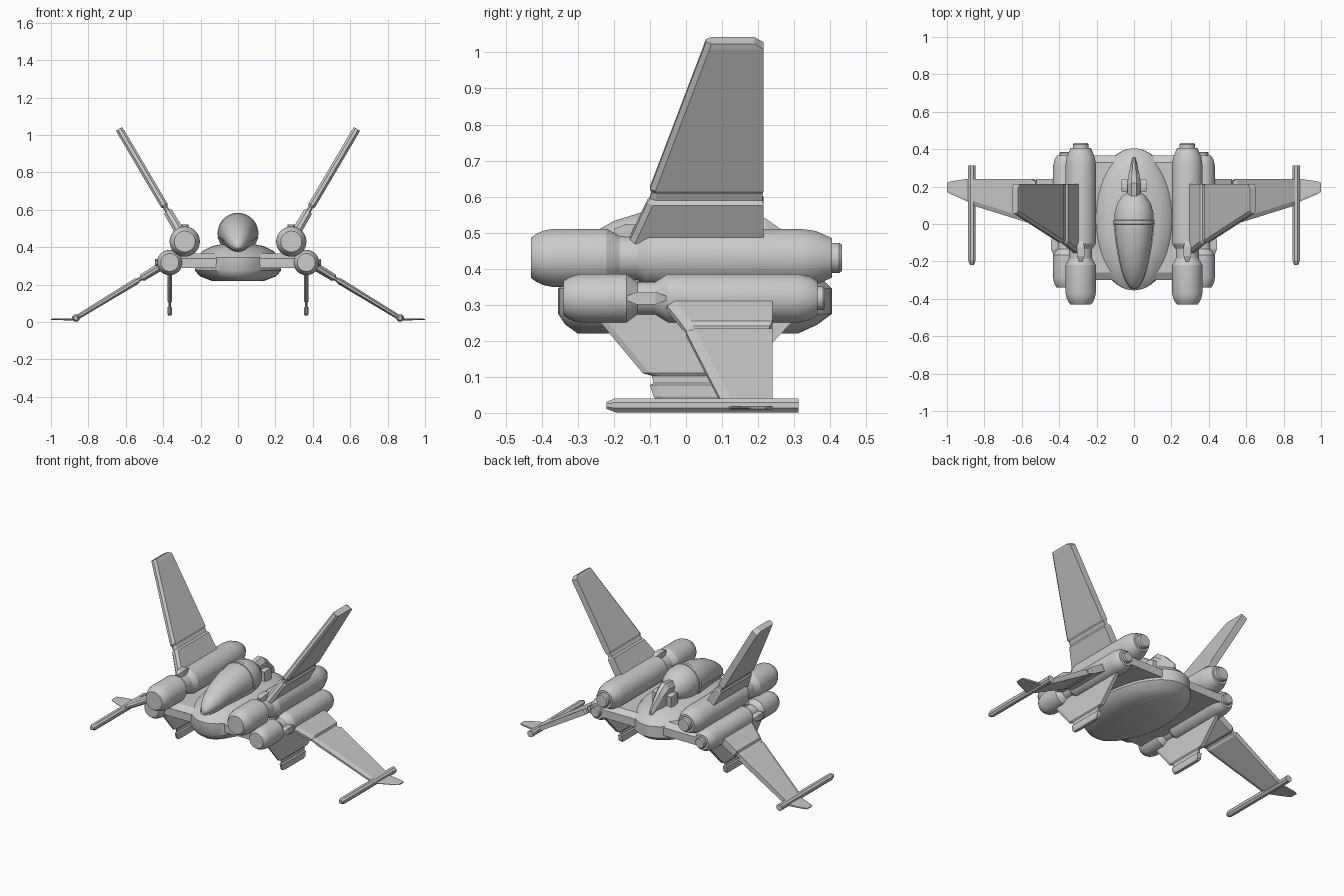
import bpy, bmesh
from math import sin, cos, pi, radians
from mathutils import Vector

cube = bpy.data.objects.get("Cube")
if cube:
    bpy.data.objects.remove(cube, do_unlink=True)

grey = bpy.data.materials.new("hull_grey")
grey.use_nodes = True
GREY = (0.6, 0.6, 0.6, 1)
grey.diffuse_color = GREY
grey.node_tree.nodes["Principled BSDF"].inputs["Base Color"].default_value = GREY


def loft(name, rings, smooth=0, mirror=False):
    """Skin a list of equally sized rings and cap both ends."""
    bm = bmesh.new()
    rows = [[bm.verts.new(p) for p in ring] for ring in rings]
    n = len(rows[0])
    for a, b in zip(rows, rows[1:]):
        for i in range(n):
            j = (i + 1) % n
            bm.faces.new((a[i], a[j], b[j], b[i]))
    bm.faces.new(rows[0])
    bm.faces.new(rows[-1])
    bmesh.ops.recalc_face_normals(bm, faces=bm.faces)
    mesh = bpy.data.meshes.new(name)
    bm.to_mesh(mesh)
    bm.free()
    mesh.materials.append(grey)
    ob = bpy.data.objects.new(name, mesh)
    bpy.context.collection.objects.link(ob)
    if smooth:
        bpy.ops.object.select_all(action='DESELECT')
        ob.select_set(True)
        bpy.context.view_layer.objects.active = ob
        bpy.ops.object.shade_smooth_by_angle(angle=radians(smooth))
    if mirror:
        ob.modifiers.new("mirror", 'MIRROR')
    return ob


def circle(x, y, z, r, n=32):
    return [Vector((x + r * cos(2 * pi * (i + .5) / n), y,
                    z + r * sin(2 * pi * (i + .5) / n))) for i in range(n)]


def turned(name, x, z, profile, n=32, smooth=25, mirror=True):
    """Body of revolution along y from (y, radius) pairs."""
    return loft(name, [circle(x, y, z, r, n) for y, r in profile], smooth, mirror)


def panel(name, root, direction, stations, edge=.02):
    """Wing panel with a bevelled leading edge: (span, front, back, half thickness)."""
    d = Vector(direction).normalized()
    across = d.cross(Vector((0, 1, 0)))
    rings = []
    for s, front, back, h in stations:
        section = [(front, -.4 * h), (front + edge, -h), (back, -h),
                   (back, h), (front + edge, h), (front, .4 * h)]
        rings.append([Vector(root) + d * s + Vector((0, y, 0)) + across * t
                      for y, t in section])
    return loft(name, rings, 0, True)


def block(name, lo, hi, inset=0, mirror=True):
    """Box whose front and back ends are drawn in by inset."""
    rings = []
    slope = min(.03, (hi[1] - lo[1]) / 3)
    for y, k in ((lo[1], inset), (lo[1] + slope, 0), (hi[1] - slope, 0), (hi[1], inset)):
        rings.append([(lo[0] + k, y, lo[2] + k), (hi[0] - k, y, lo[2] + k),
                      (hi[0] - k, y, hi[2] - k), (lo[0] + k, y, hi[2] - k)])
    return loft(name, rings, 0, mirror)


# Oval hull, stacked from elliptical slices
hull = []
for z, a, front, back in ((.22, .14, -.30, .31), (.245, .205, -.335, .365),
                          (.275, .23, -.355, .405), (.345, .22, -.355, .405),
                          (.38, .19, -.31, .37), (.405, .14, -.24, .32),
                          (.42, .07, -.12, .2)):
    mid, half = (front + back) / 2, (back - front) / 2
    hull.append([(a * cos(2 * pi * i / 48), mid + half * sin(2 * pi * i / 48), z)
                 for i in range(48)])
loft("hull", hull, 35)

# Cross slab that carries the engines
slab = [(-.30, .29), (-.30, .34), (-.26, .365), (.33, .365), (.365, .34), (.365, .29)]
loft("engine_slab", [[(x, y, z) for y, z in slab] for x in (-.34, .34)])

# Canopy: (y, centre height, radius)
canopy = [(-.347, .405, .01), (-.335, .41, .025), (-.31, .42, .041), (-.27, .435, .058),
          (-.2, .457, .076), (-.1, .47, .094), (0, .475, .105), (.06, .475, .104),
          (.11, .473, .09), (.15, .468, .063), (.17, .465, .035), (.178, .465, .01)]
loft("canopy", [circle(0, y, z, r) for y, z, r in canopy], 50)
loft("canopy_band", [circle(0, y, .475, r) for y, r in
                     ((-.002, .104), (0, .109), (.02, .109), (.022, .104))], 30)
tub = []
for y, z, r in canopy[:7]:
    tub.append([(p.x, p.y, min(p.z, z - .02)) for p in circle(0, y, z, r + .005)])
loft("canopy_sill", tub, 40)

# Spine fairing behind the canopy
spine = []
for y, w, top in ((.15, .035, .53), (.22, .035, .54), (.27, .028, .505), (.355, .008, .42)):
    spine.append([(-w, y, .39), (w, y, .39), (w, y, top - .03),
                  (w * .4, y, top), (-w * .4, y, top), (-w, y, top - .03)])
loft("spine_fairing", spine)
block("spine_side_box", (.03, .17, .39), (.07, .24, .48), .006)

# Engines
turned("upper_engine", .285, .43,
       [(-.43, .056), (-.415, .067), (-.395, .076), (-.37, .081), (-.22, .081),
        (-.185, .062), (-.135, .062), (-.105, .081), (.32, .081), (.36, .075),
        (.405, .055), (.405, .042), (.425, .042), (.433, .036)])
turned("lower_engine", .365, .318,
       [(-.34, .048), (-.325, .058), (-.305, .065), (-.285, .068), (-.165, .068),
        (-.135, .046), (-.085, .046), (-.05, .068), (.31, .068), (.345, .06),
        (.365, .047), (.365, .033), (.38, .033), (.386, .028)])
block("upper_engine_lug", (.265, -.2, .47), (.305, -.09, .522), .012)
block("lower_engine_lug", (.40, -.165, .3), (.443, -.055, .336), .012)

# Upper wings: inner panel, groove, outer panel
panel("upper_wing", (.31, 0, .48), (.508, 0, .862),
      [(-.03, -.17, .215, .026), (.125, -.107, .215, .024), (.135, -.1, .212, .013),
       (.155, -.095, .212, .013), (.168, -.1, .215, .02), (.625, .05, .215, .02),
       (.642, .055, .19, .018)], .015)

# Lower wings
panel("lower_wing", (.40, 0, .305), (.854, 0, -.52),
      [(0, -.065, .24, .022), (.13, -.01, .24, .02), (.14, -.005, .232, .011),
       (.155, 0, .232, .011), (.165, 0, .24, .017), (.54, .1, .24, .013)], .025)

# Wingtip booms and thin outboard tips
turned("wingtip_boom", .867, .021,
       [(-.22, .011), (-.195, .021), (.312, .021)], 8, 0)
panel("wingtip_blade", (.87, 0, .014), (1, 0, 0),
      [(0, .11, .24, .005), (.03, .125, .24, .005), (.11, .16, .228, .004),
       (.13, .172, .22, .003)], .012)

# Ventral fins with feet
panel("ventral_fin", (.365, 0, .29), (0, 0, -1),
      [(0, -.27, .33, .011), (.18, -.12, .16, .011), (.187, -.095, .13, .006),
       (.207, -.09, .13, .006), (.213, -.1, .135, .013), (.245, -.09, .13, .013),
       (.255, -.08, .12, .009)], .02)
